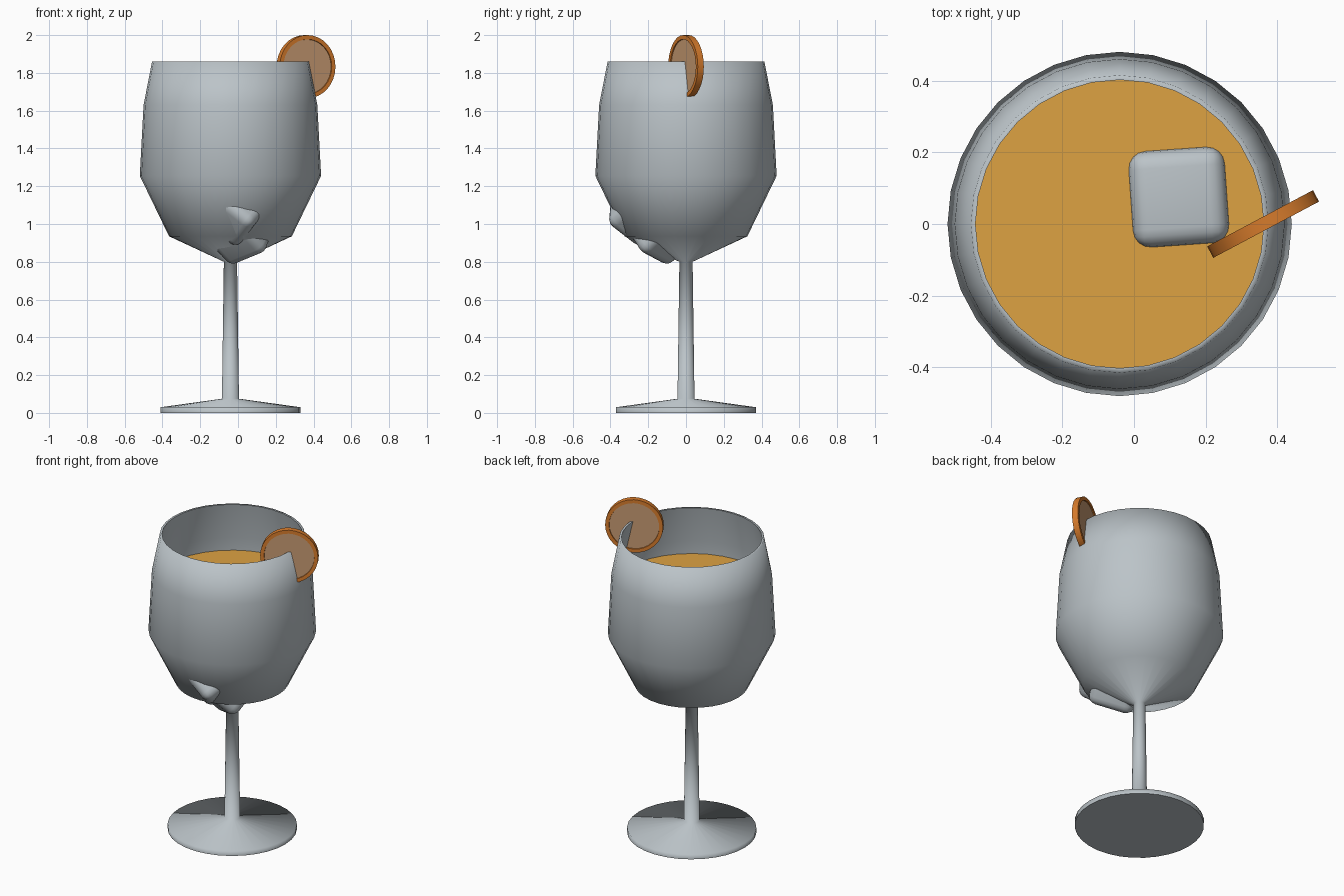
import bpy, bmesh, math
from mathutils import Matrix, Vector

if "Cube" in bpy.data.objects:
    bpy.data.objects.remove(bpy.data.objects["Cube"])

AXIS_X = -0.04


def material(name, rgb):
    m = bpy.data.materials.new(name)
    m.diffuse_color = (*rgb, 1)
    m.use_nodes = True
    m.node_tree.nodes["Principled BSDF"].inputs["Base Color"].default_value = m.diffuse_color
    return m


glass_mat = material("clear grey glass", (0.50, 0.55, 0.58))
drink_mat = material("amber drink", (0.73, 0.36, 0.055))
rind_mat = material("orange rind", (0.68, 0.20, 0.025))
flesh_mat = material("pale orange flesh", (0.58, 0.33, 0.17))


def finish(bm, name, mats, angle):
    bmesh.ops.recalc_face_normals(bm, faces=bm.faces[:])
    me = bpy.data.meshes.new(name)
    bm.to_mesh(me)
    bm.free()
    ob = bpy.data.objects.new(name, me)
    bpy.context.collection.objects.link(ob)
    for m in mats:
        me.materials.append(m)
    bpy.ops.object.select_all(action='DESELECT')
    ob.select_set(True)
    bpy.context.view_layer.objects.active = ob
    bpy.ops.object.shade_smooth_by_angle(angle=math.radians(angle))
    return ob


def lathe(name, profile, mat, angle, sides=32):
    bm = bmesh.new()
    vs = [bm.verts.new((r, 0, z)) for r, z in profile]
    edges = [bm.edges.new(p) for p in zip(vs, vs[1:])]
    bmesh.ops.spin(bm, geom=vs + edges, axis=(0, 0, 1), cent=(0, 0, 0),
                   angle=2 * math.pi, steps=sides)
    bmesh.ops.remove_doubles(bm, verts=bm.verts[:], dist=1e-4)
    ob = finish(bm, name, [mat], angle)
    ob.location.x = AXIS_X
    return ob


# Foot, stem and thin-walled bowl in one profile
lathe("wine_glass", [
    (0, 0), (0.37, 0), (0.37, 0.03), (0.045, 0.075), (0.035, 0.80),
    (0.325, 0.935), (0.48, 1.255), (0.46, 1.63), (0.415, 1.86),
    (0.402, 1.86), (0.448, 1.63), (0.468, 1.255), (0.316, 0.945),
    (0.03, 0.815), (0, 0.815)], glass_mat, 85)

# Drink filling the bowl
lathe("drink", [
    (0, 0.82), (0.03, 0.82), (0.312, 0.95), (0.464, 1.255),
    (0.448, 1.55), (0, 1.55)], drink_mat, 60)


# Rounded ice cubes, placed by centre and rotation
def ice(name, size, centre, rot):
    bm = bmesh.new()
    bmesh.ops.create_cube(bm, size=size)
    bmesh.ops.bevel(bm, geom=bm.edges[:], offset=0.05, segments=4,
                    profile=0.5, affect='EDGES')
    bm.transform(Matrix.Translation(centre) @ rot.to_4x4())
    finish(bm, name, [glass_mat], 50)


def basis(a, b):
    a = Vector(a).normalized()
    b = Vector(b)
    b = (b - a * b.dot(a)).normalized()
    return Matrix((a, b, a.cross(b))).transposed()


ice("top_ice_cube", 0.27, Vector((0.125, 0.075, 1.46)),
    Matrix.Rotation(math.radians(4), 3, 'Z'))

# One cube pushes a corner through the bowl wall
corner = basis((-0.14, 0.01, 0.11), (0.08, 0.09, 0.06))
ice("middle_ice_cube", 0.25,
    Vector((0.08, -0.43, 0.995)) + corner @ Vector((0.125, 0.125, 0.125)), corner)

# Another pushes an edge through the bottom of the bowl
edge = basis((0.75, -0.58, 0.31), (0, 0, 1))
ice("lower_ice_cube", 0.27,
    Vector((0.055, -0.165, 0.80)) + edge @ Vector((0, 0.19, 0)),
    edge @ Matrix.Rotation(math.radians(45), 3, 'X'))

# Citrus slice on the rim, with flesh inset in both faces
bm = bmesh.new()
bmesh.ops.create_cone(bm, cap_ends=True, segments=32, radius1=0.167,
                      radius2=0.167, depth=0.036)
caps = [f for f in bm.faces if len(f.verts) > 4]
bmesh.ops.inset_individual(bm, faces=caps, thickness=0.022, depth=0)
bmesh.ops.inset_individual(bm, faces=caps, thickness=0.001, depth=-0.006)
for f in caps:
    f.material_index = 1
bm.transform(Matrix.Translation((0.36, 0, 1.833))
             @ Matrix.Rotation(math.radians(28), 4, 'Z')
             @ Matrix.Rotation(math.radians(90), 4, 'X'))
finish(bm, "citrus_slice", [rind_mat, flesh_mat], 40)
